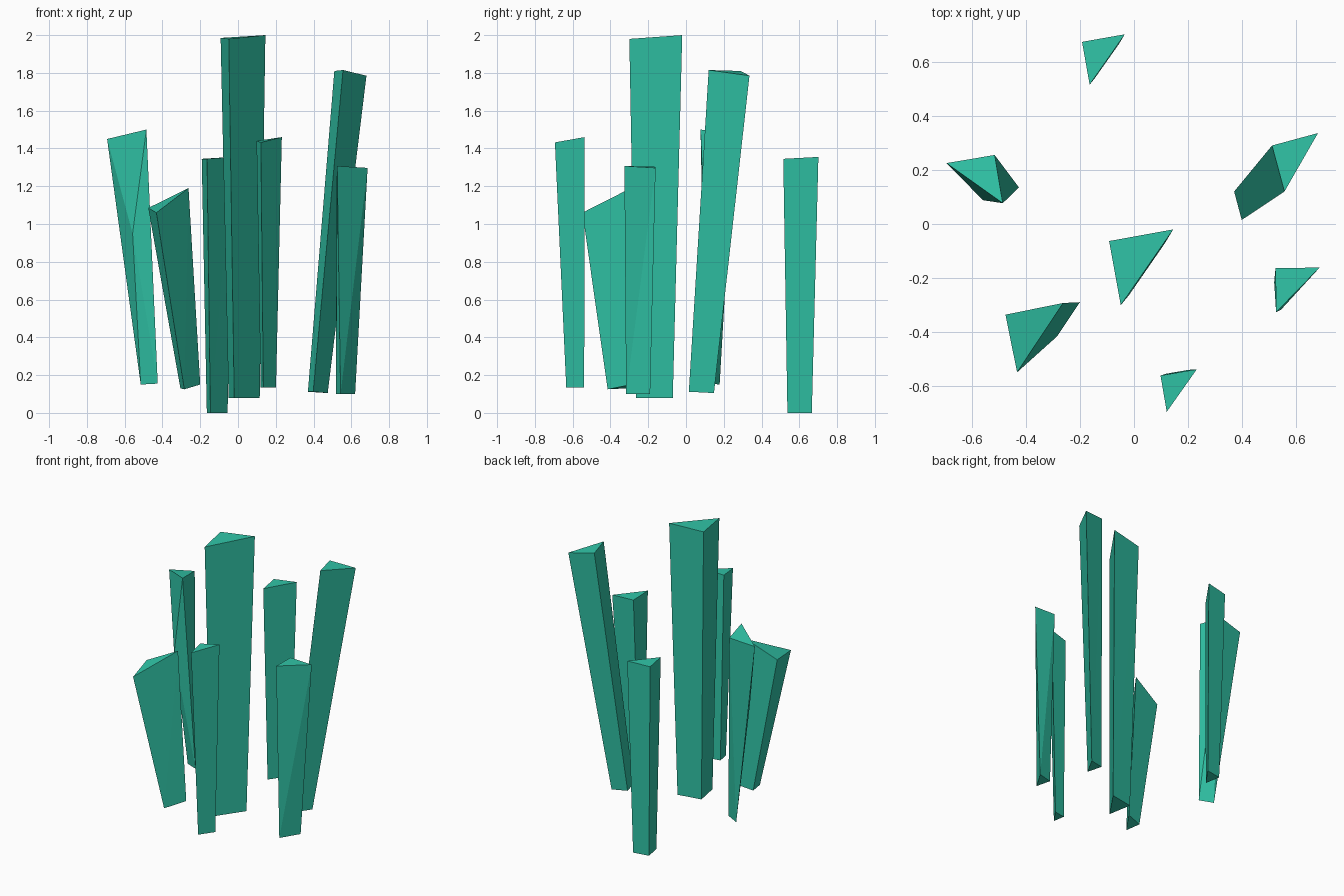
import bpy

# Shared green material
green = bpy.data.materials.new("green_crystal")
green.diffuse_color = (0.03, 0.56, 0.39, 1)


def triangle(x, y, ux, uy, zs):
    """Right isosceles triangle: corner (x, y), first leg (ux, uy), second leg turned -90 degrees."""
    pts = [(x, y), (x + ux, y + uy), (x + uy, y - ux)]
    return [(px, py, z) for (px, py), z in zip(pts, zs)]


def crystal(name, top, bottom):
    """Tapered three-sided shard between two triangles, sides split into flat triangles."""
    verts = triangle(*top) + triangle(*bottom)
    faces = [(0, 2, 1), (3, 4, 5)]
    for i in range(3):
        j = (i + 1) % 3
        faces += [(i, j, j + 3), (i, j + 3, i + 3)]
    mesh = bpy.data.meshes.new(name)
    mesh.from_pydata(verts, [], [f[::-1] for f in faces])
    mesh.materials.append(green)
    obj = bpy.data.objects.new(name, mesh)
    bpy.context.collection.objects.link(obj)


# Tall shard in the middle
crystal("center_crystal",
        (-0.092, -0.063, 0.237, 0.043, (1.985, 2.0, 1.98)),
        (-0.05, -0.10, 0.165, 0.03, (0.08, 0.08, 0.08)))
# Ring of smaller shards
crystal("back_crystal",
        (-0.192, 0.673, 0.158, 0.028, (1.345, 1.355, 1.345)),
        (-0.165, 0.647, 0.11, 0.019, (0, 0, 0)))
crystal("front_crystal",
        (0.098, -0.56, 0.134, 0.023, (1.44, 1.46, 1.432)),
        (0.12, -0.553, 0.081, 0.014, (0.135, 0.135, 0.135)))
crystal("back_right_crystal",
        (0.51, 0.29, 0.17, 0.046, (1.81, 1.785, 1.815)),
        (0.37, 0.12, 0.105, 0.028, (0.112, 0.105, 0.112)))
crystal("right_crystal",
        (0.523, -0.163, 0.163, 0.002, (1.303, 1.297, 1.307)),
        (0.518, -0.215, 0.102, 0.025, (0.1, 0.1, 0.1)))
crystal("front_left_crystal",
        (-0.475, -0.335, 0.213, 0.043, (1.085, 1.19, 1.06)),
        (-0.305, -0.31, 0.105, 0.021, (0.13, 0.15, 0.125)))
# Twisted shard with one lower corner broken off high up
crystal("back_left_crystal",
        (-0.515, 0.255, 0.03, -0.178, (1.475, 1.5, 1.45)),
        (-0.515, 0.178, 0.09, -0.043, (0.15, 0.155, 0.95)))
